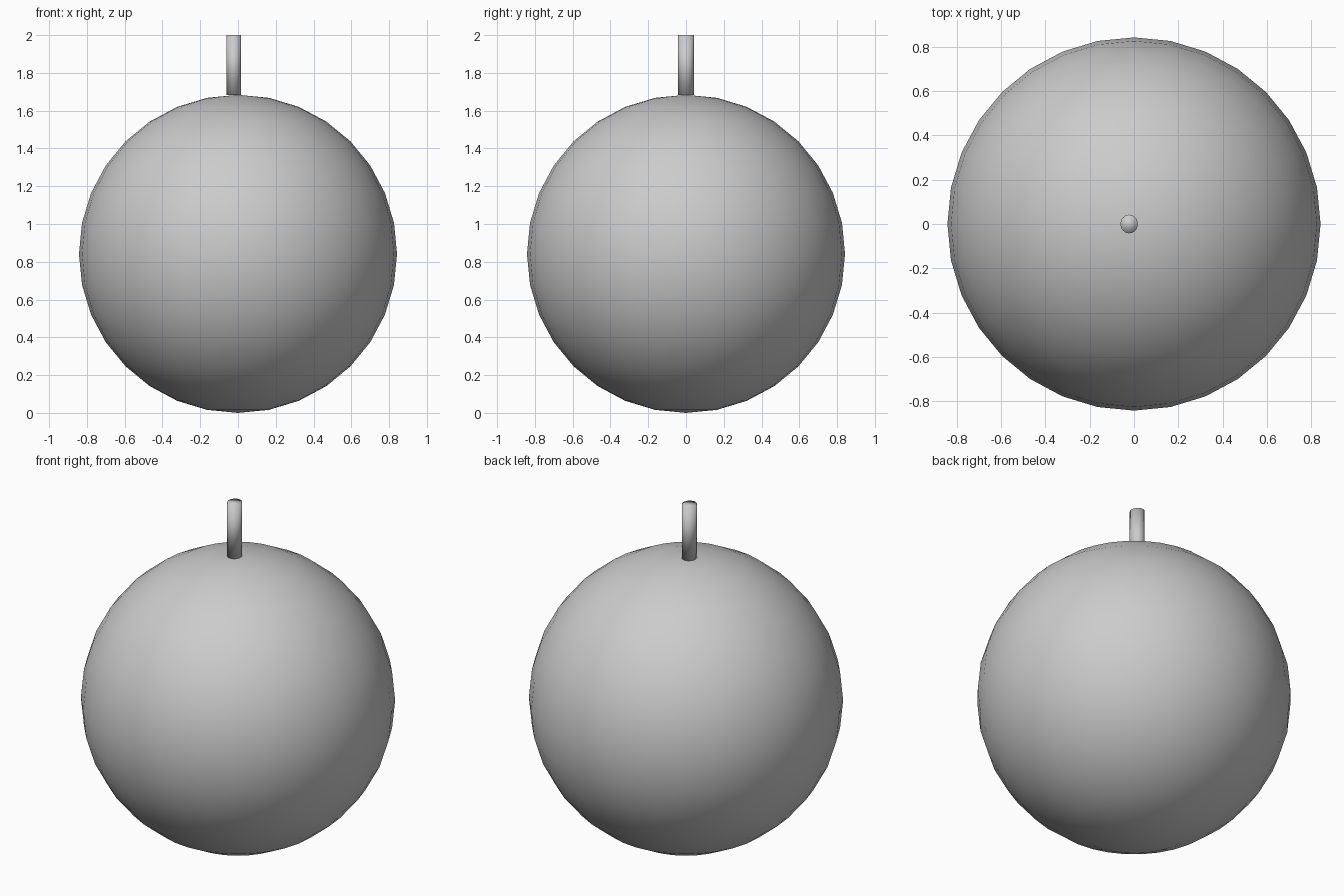
import bpy

if "Cube" in bpy.data.objects:
    bpy.data.objects.remove(bpy.data.objects["Cube"])

# Round body: smooth sphere standing on the ground
R = 0.842
bpy.ops.mesh.primitive_uv_sphere_add(segments=32, ring_count=16, radius=R, location=(0, 0, R))
body = bpy.context.object
body.name = "round_body"
bpy.ops.object.shade_smooth()

# Thin stem, slightly off centre, smooth over its caps
base, top = 1.682, 2.0
bpy.ops.mesh.primitive_cylinder_add(vertices=32, radius=1, depth=top - base,
                                    location=(-0.022, 0, (base + top) / 2))
stem = bpy.context.object
stem.name = "stem"
stem.scale = (0.039, 0.042, 1)
bpy.ops.object.transform_apply(location=False, rotation=False, scale=True)
bpy.ops.object.shade_smooth()
